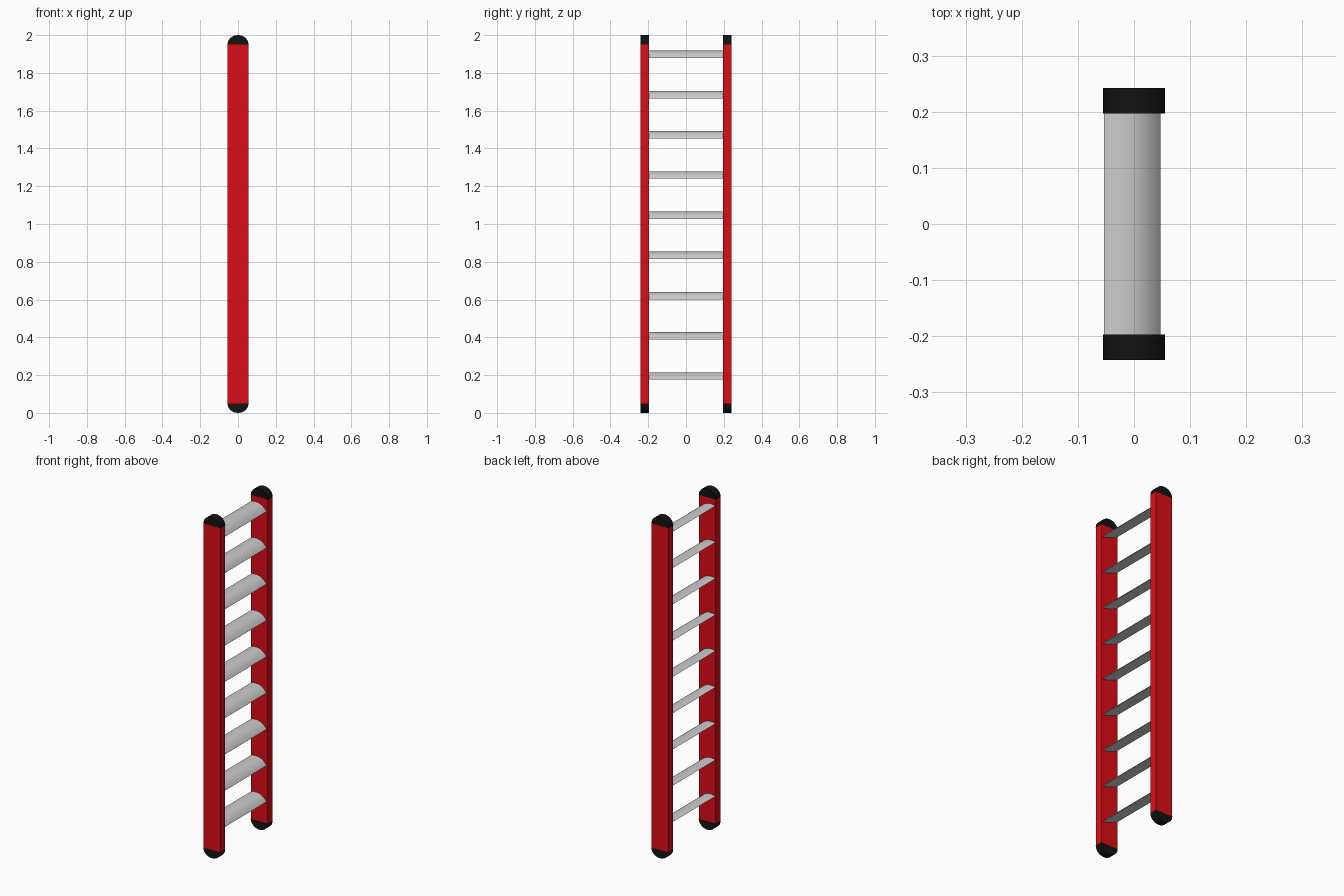
import bpy, bmesh, math

if "Cube" in bpy.data.objects:
    bpy.data.objects.remove(bpy.data.objects["Cube"])

HALF_W, Y_IN, Y_OUT = 0.055, 0.197, 0.242
CAP_H, TOP = 0.05, 2.0


def material(name, color):
    m = bpy.data.materials.new(name)
    m.diffuse_color = color
    m.use_nodes = True
    m.node_tree.nodes["Principled BSDF"].inputs["Base Color"].default_value = m.diffuse_color
    return m


red = material("red_paint", (0.72, 0.004, 0.008, 1))
black = material("black_rubber", (0.006, 0.006, 0.006, 1))


def extrude_profile(name, pts, y0, y1, mat=None):
    """Extrude an x/z outline along y into a closed solid."""
    bm = bmesh.new()
    face = bm.faces.new([bm.verts.new((x, y0, z)) for x, z in pts])
    out = bmesh.ops.extrude_face_region(bm, geom=[face])
    moved = [g for g in out["geom"] if isinstance(g, bmesh.types.BMVert)]
    bmesh.ops.translate(bm, verts=moved, vec=(0, y1 - y0, 0))
    bmesh.ops.recalc_face_normals(bm, faces=bm.faces)
    mesh = bpy.data.meshes.new(name)
    bm.to_mesh(mesh)
    bm.free()
    ob = bpy.data.objects.new(name, mesh)
    bpy.context.collection.objects.link(ob)
    if mat:
        mesh.materials.append(mat)
    bpy.ops.object.select_all(action='DESELECT')
    ob.select_set(True)
    bpy.context.view_layer.objects.active = ob
    bpy.ops.object.shade_smooth_by_angle(angle=math.radians(30))
    return ob


def cap_profile(z, direction):
    n = 24
    return [(HALF_W * 1.01 * math.cos(math.pi * i / n),
             z + direction * CAP_H * math.sin(math.pi * i / n)) for i in range(n + 1)]


def rung_profile(z):
    """Domed tread with a nearly flat underside, tilted down towards +x."""
    n, half, tilt = 16, 0.053, math.radians(19)
    pts = [(half - 2 * half * i / n, 0.019 * (1 - (1 - 2 * i / n) ** 2)) for i in range(n + 1)]
    pts += [(-half + 2 * half * i / 8, -0.004 * (1 - (1 - 2 * i / 8) ** 2)) for i in range(1, 8)]
    c, s = math.cos(tilt), math.sin(tilt)
    return [(x * c + h * s - 0.003, z - x * s + h * c) for x, h in pts]


# Side rails with rounded end caps
bar = [(-HALF_W, CAP_H), (HALF_W, CAP_H), (HALF_W, TOP - CAP_H), (-HALF_W, TOP - CAP_H)]
for label, sign in (("front", -1), ("back", 1)):
    ys = (sign * Y_IN, sign * Y_OUT)
    extrude_profile(label + "_rail", bar, *ys, red)
    extrude_profile(label + "_top_cap", cap_profile(TOP - CAP_H, 1), *ys, black)
    extrude_profile(label + "_foot_cap", cap_profile(CAP_H, -1), *ys, black)

# Nine evenly spaced rungs
for i in range(9):
    extrude_profile(f"rung_{i + 1}", rung_profile(0.193 + i * 0.2128), -Y_IN - 0.002, Y_IN + 0.002)
